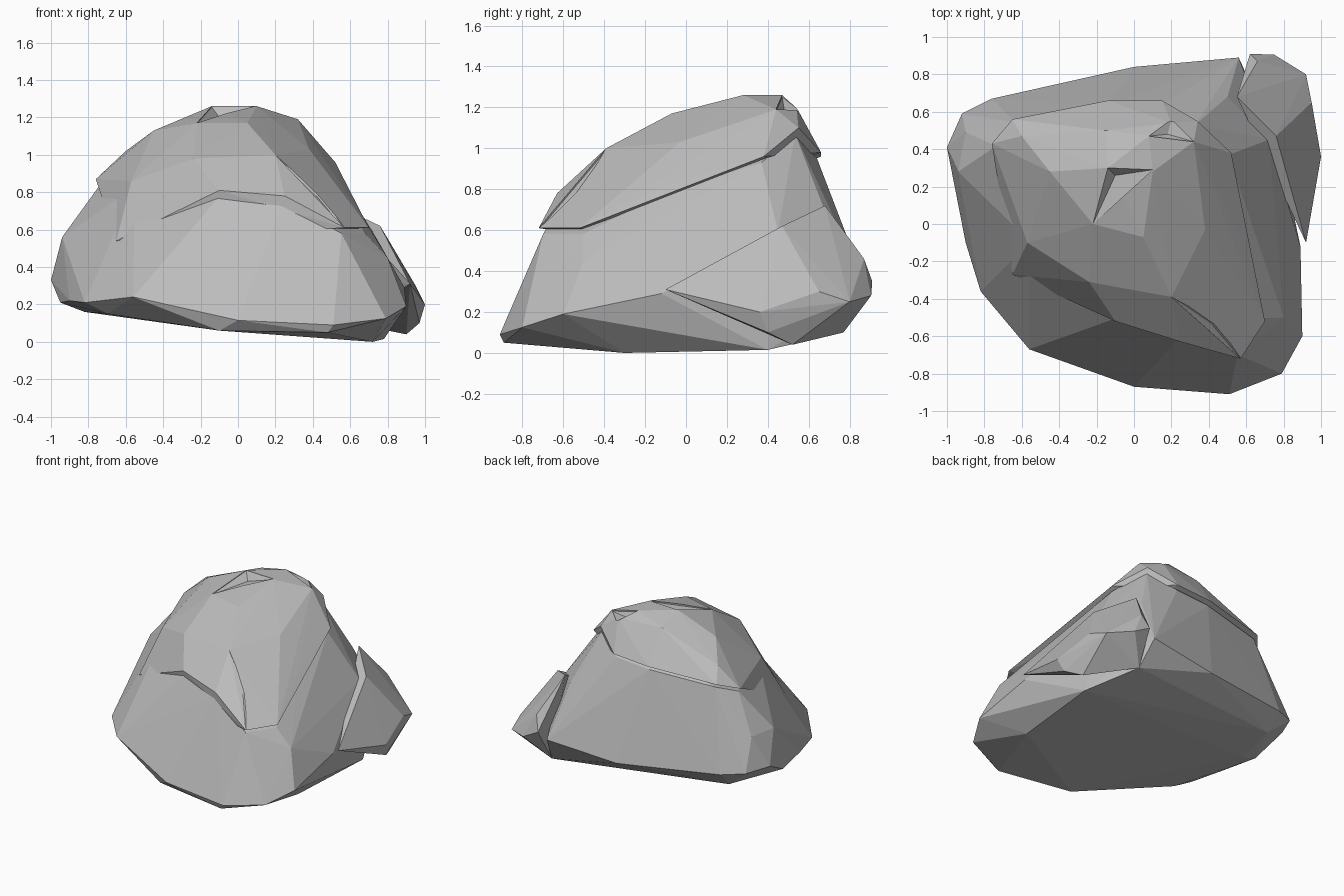
import bpy, bmesh
from mathutils import Vector

stone = bpy.data.materials.new("grey stone")
stone.diffuse_color = (0.5, 0.5, 0.5, 1)


def hull(name, points):
    """Faceted convex block through the given corners."""
    bm = bmesh.new()
    for p in points:
        bm.verts.new(p)
    res = bmesh.ops.convex_hull(bm, input=bm.verts)
    junk = set(res["geom_interior"] + res["geom_unused"])
    bmesh.ops.delete(bm, geom=[v for v in junk if isinstance(v, bmesh.types.BMVert)], context="VERTS")
    bmesh.ops.recalc_face_normals(bm, faces=bm.faces)
    mesh = bpy.data.meshes.new(name)
    bm.to_mesh(mesh)
    bm.free()
    mesh.materials.append(stone)
    ob = bpy.data.objects.new(name, mesh)
    bpy.context.collection.objects.link(ob)
    return ob


def notch(target, name, floor, lift):
    """Chip out of the surface: floor corners extruded outward."""
    up = Vector(lift)
    cutter = hull(name, floor + [tuple(Vector(p) + up) for p in floor])
    cutter.hide_render = True
    cutter.hide_viewport = True
    mod = target.modifiers.new(name, "BOOLEAN")
    mod.operation = "DIFFERENCE"
    mod.solver = "EXACT"
    mod.object = cutter


# overhanging rim of the cap, going round from front left
rim = [(-0.65, -0.27, 0.54), (-0.1, -0.52, 0.81), (0.25, -0.63, 0.78),
       (0.57, -0.72, 0.61), (0.7, -0.52, 0.61), (0.57, -0.07, 0.83),
       (0.52, 0.38, 0.96), (0.34, 0.55, 1.1), (0.15, 0.66, 0.98),
       (-0.14, 0.66, 0.96), (-0.65, 0.56, 0.92), (-0.76, 0.43, 0.87),
       (-0.72, 0.33, 0.86), (-0.57, -0.1, 0.86)]

# crown of the cap
crown = [(0.2, -0.39, 1.0), (-0.24, -0.31, 0.98), (0.05, -0.07, 1.17),
         (-0.22, 0.0, 1.17), (0.38, -0.03, 1.03), (-0.45, 0.28, 1.13),
         (-0.6, 0.47, 1.02), (-0.14, 0.3, 1.26), (0.1, 0.28, 1.26),
         (0.08, 0.47, 1.26), (0.32, 0.44, 1.19), (0.2, 0.54, 1.2),
         (-0.15, 0.5, 1.2)]
cap = hull("cap_rock", rim + crown)

# chips on the summit and a crack at the front corner
notch(cap, "summit_chip", [(-0.22, 0.0, 1.165), (-0.14, 0.3, 1.255),
                           (0.1, 0.29, 1.255), (-0.1, 0.26, 1.2)], (0, 0, 0.1))
notch(cap, "rear_chip", [(0.08, 0.47, 1.25), (0.2, 0.56, 1.18),
                         (0.32, 0.44, 1.18), (0.18, 0.48, 1.19)], (0, 0, 0.1))
notch(cap, "corner_crack", [(0.2, -0.39, 0.99), (0.44, -0.52, 0.8),
                            (0.57, -0.72, 0.6), (0.42, -0.54, 0.78)], (0.05, -0.05, 0.1))

# wide lower body, tucked in under the rim
skirt = [(-1, 0.41, 0.33), (-0.94, 0.28, 0.56), (-0.9, 0.49, 0.56),
         (-0.92, 0.59, 0.32), (-0.76, 0.67, 0.3), (-0.32, 0.75, 0.28),
         (0, 0.84, 0.25), (0.56, 0.89, 0.3), (-0.95, 0.18, 0.21),
         (-0.9, -0.1, 0.22), (-0.82, -0.36, 0.21), (-0.56, -0.67, 0.24),
         (0, -0.87, 0.115), (0.51, -0.91, 0.09), (0.79, -0.8, 0.125),
         (0.9, -0.6, 0.19), (0.8, -0.5, 0.45), (0.89, -0.12, 0.29),
         (0.72, 0.45, 0.59), (0.5, 0.68, 0.69)]
base = [(0.48, -0.89, 0.05), (-0.1, -0.8, 0.06), (0.72, -0.3, 0),
        (0.78, 0.4, 0.015), (0.6, 0.77, 0.1), (-0.82, 0.2, 0.16),
        (-0.75, 0.55, 0.18), (-0.7, -0.4, 0.15)]
under_rim = [(x * 0.97, y * 0.97, z - 0.03) for x, y, z in rim]
hull("lower_rock", skirt + base + under_rim)

# separate slab leaning on the back right corner
hull("side_slab", [(0.92, -0.1, 0.31), (0.76, 0.47, 0.62), (0.55, 0.68, 0.72),
                   (0.62, 0.91, 0.35), (0.66, 0.87, 0.46), (0.75, 0.905, 0.28),
                   (0.92, 0.8, 0.25), (0.95, 0.65, 0.3), (1, 0.36, 0.2),
                   (0.97, 0.4, 0.1), (0.9, 0.52, 0.04), (0.6, 0.77, 0.1),
                   (0.75, 0.3, 0.3)])
